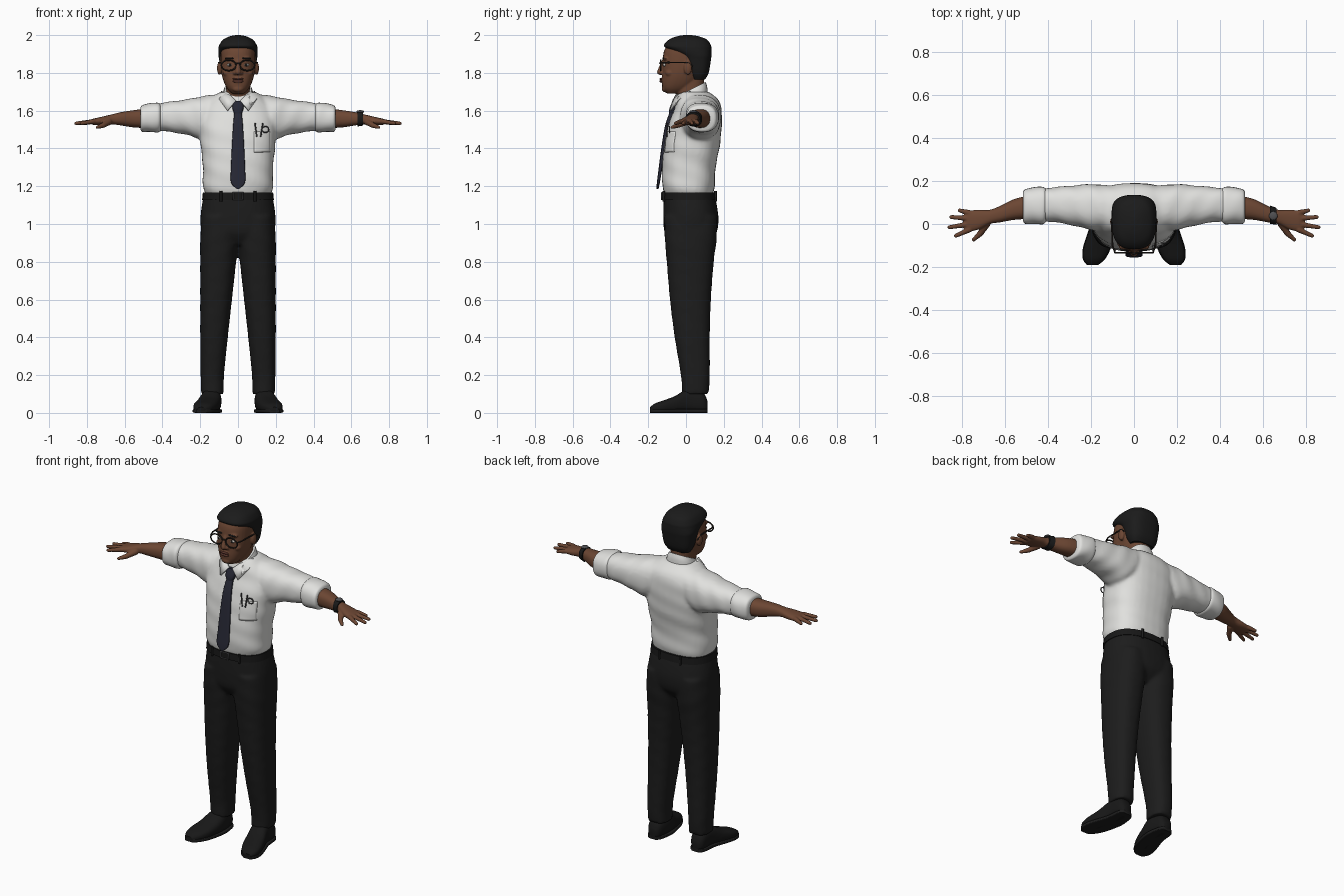
import bpy, bmesh, math
from mathutils import Vector, Matrix

cube = bpy.data.objects.get("Cube")
if cube:
    bpy.data.objects.remove(cube)


def material(name, *rgb):
    mat = bpy.data.materials.new(name)
    mat.use_nodes = True
    mat.diffuse_color = (*rgb, 1)
    shader = next(n for n in mat.node_tree.nodes if n.type == "BSDF_PRINCIPLED")
    shader.inputs["Base Color"].default_value = (*rgb, 1)
    shader.inputs["Roughness"].default_value = 0.8
    return mat


skin = material("brown skin", .15, .062, .033)
lip = material("dark lip", .1, .035, .025)
white = material("white shirt", .75, .75, .73)
cloth = material("black trousers", .012, .012, .012)
leather = material("black leather", .009, .009, .009)
black = material("black hair", .011, .011, .011)
navy = material("navy tie", .02, .021, .035)
frame = material("dark frame", .02, .016, .013)
eyewhite = material("eye white", .5, .47, .43)
metal = material("dark metal", .08, .08, .085)

ORDER = {"X": (2, 0, 1), "Y": (0, 2, 1), "Z": (0, 1, 2)}


def loft(bm, rings, axis="Z", side=1, power=2.4, sides=32, steps=5, fold=0, slant=0):
    """Skin smoothly interpolated rounded sections: (position, u min, u max, v min, v max)."""
    rows = []
    for i in range(len(rings) - 1):
        a, b, c, d = (Vector(rings[min(max(j, 0), len(rings) - 1)]) for j in range(i - 1, i + 3))
        for k in range(steps + (i == len(rings) - 2)):
            t = k / steps
            rows.append(b + (c - a) * t / 2 + (a * 2 - b * 5 + c * 4 - d) * t**2 / 2
                        + (b * 3 - a - c * 3 + d) * t**3 / 2)
    loops = []
    for pos, u0, u1, v0, v1 in rows:
        loop = []
        for k in range(sides):
            ang = math.tau * k / sides
            cu, cv = math.cos(ang), math.sin(ang)
            size = 1 + fold * math.sin(pos * 60 + ang * 3)
            u = (u0 + u1) / 2 + (u1 - u0) / 2 * size * math.copysign(abs(cu) ** (2 / power), cu)
            v = (v0 + v1) / 2 + (v1 - v0) / 2 * size * math.copysign(abs(cv) ** (2 / power), cv)
            co = Vector([(u, v, pos)[j] for j in ORDER[axis]])
            co.z += slant * co.y
            co.x *= side
            loop.append(bm.verts.new(co))
        loops.append(loop)
    for low, high in zip(loops, loops[1:]):
        for k in range(sides):
            n = (k + 1) % sides
            bm.faces.new((low[k], low[n], high[n], high[k]))
    bm.faces.new(loops[0][::-1])
    bm.faces.new(loops[-1])


def ball(bm, centre, size):
    bmesh.ops.create_uvsphere(bm, u_segments=16, v_segments=10, radius=1,
                              matrix=Matrix.Translation(centre) @ Matrix.Diagonal((*size, 1)))


def limb(bm, start, end, r0, r1):
    """Tapered capsule."""
    a, b = Vector(start), Vector(end)
    turn = (b - a).to_track_quat("Z", "Y").to_matrix().to_4x4()
    bmesh.ops.create_cone(bm, cap_ends=True, segments=12, radius1=r0, radius2=r1, depth=(b - a).length,
                          matrix=Matrix.Translation((a + b) / 2) @ turn)
    ball(bm, a, (r0,) * 3)
    ball(bm, b, (r1,) * 3)


def finish(name, bm, mat, voxel=0, blend=4):
    """Make the object; a voxel size fuses overlapping pieces into one smooth skin."""
    bmesh.ops.recalc_face_normals(bm, faces=bm.faces)
    mesh = bpy.data.meshes.new(name)
    bm.to_mesh(mesh)
    bm.free()
    mesh.materials.append(mat)
    mesh.polygons.foreach_set("use_smooth", [True] * len(mesh.polygons))
    mesh.set_sharp_from_angle(angle=math.radians(45))
    ob = bpy.data.objects.new(name, mesh)
    bpy.context.collection.objects.link(ob)
    if voxel:
        fuse = ob.modifiers.new("Fuse", "REMESH")
        fuse.mode, fuse.voxel_size, fuse.use_smooth_shade = "VOXEL", voxel, True
        soft = ob.modifiers.new("Soften", "SMOOTH")
        soft.factor, soft.iterations = .5, blend
    return ob


def part(name, mat, rings, **options):
    bm = bmesh.new()
    loft(bm, rings, **options)
    return finish(name, bm, mat)


def wire(name, points, radius, mat, cyclic=False):
    curve = bpy.data.curves.new(name, "CURVE")
    curve.dimensions, curve.bevel_depth, curve.bevel_resolution = "3D", radius, 2
    curve.use_fill_caps = True
    line = curve.splines.new("POLY")
    line.points.add(len(points) - 1)
    for p, co in zip(line.points, points):
        p.co = (*co, 1)
    line.use_cyclic_u = cyclic
    curve.materials.append(mat)
    bpy.context.collection.objects.link(bpy.data.objects.new(name, curve))


def sym(z, w, y0, y1):
    return (z, -w, w, y0, y1)


SIDES = ((1, "left"), (-1, "right"))

# Head, neck, nose and ears
bm = bmesh.new()
loft(bm, [sym(1.69, .032, -.1, -.04), sym(1.715, .056, -.122, .02), sym(1.75, .074, -.127, .06),
          sym(1.8, .088, -.125, .09), sym(1.86, .092, -.124, .11), sym(1.92, .09, -.115, .115),
          sym(1.96, .075, -.085, .1), sym(1.98, .04, -.04, .06)])
loft(bm, [sym(1.62, .062, -.03, .1), sym(1.7, .062, -.05, .095), sym(1.78, .066, -.04, .095)])
limb(bm, (0, -.118, 1.865), (0, -.138, 1.805), .01, .016)
ball(bm, (0, -.118, 1.762), (.03, .017, .018))
ball(bm, (0, -.112, 1.715), (.03, .017, .017))
for s, _ in SIDES:
    ball(bm, (s * .016, -.128, 1.8), (.011, .012, .01))
    ball(bm, (s * .098, .01, 1.825), (.013, .022, .036))
    ball(bm, (s * .042, -.108, 1.875), (.03, .015, .01))
    ball(bm, (s * .055, -.085, 1.8), (.025, .025, .02))
finish("head", bm, skin, voxel=.005, blend=3)

part("hair", black, [sym(1.765, .07, .03, .1), sym(1.8, .088, .01, .12), sym(1.87, .1, -.015, .132),
                     sym(1.895, .104, -.035, .135), sym(1.925, .104, -.095, .135),
                     sym(1.945, .1, -.117, .132), sym(1.975, .08, -.092, .112),
                     sym(1.993, .045, -.05, .07), sym(2, .012, -.01, .03)], power=2.7)

for z, height in ((1.768, .006), (1.756, .008)):
    bm = bmesh.new()
    ball(bm, (0, -.131, z), (.029, .009, height))
    finish("lip", bm, lip)

# Eyes, brows and glasses
for s, label in SIDES:
    for name, y, z, size, mat in (("eye", -.113, 1.842, (.016, .009, .008), eyewhite),
                                  ("pupil", -.119, 1.842, (.007, .005, .007), black),
                                  ("brow", -.118, 1.877, (.026, .007, .005), black)):
        bm = bmesh.new()
        ball(bm, (s * .043, y, z), size)
        finish(f"{label}_{name}", bm, mat)
    turns = [math.tau * k / 24 for k in range(24)]
    wire(f"{label}_rim", [(s * (.049 + .039 * math.cos(a)), -.133, 1.84 + .028 * math.sin(a))
                          for a in turns], .004, frame, True)
    wire(f"{label}_temple", [(s * .088, -.133, 1.852), (s * .1, -.1, 1.855), (s * .103, .01, 1.855),
                             (s * .1, .035, 1.835)], .004, frame)
wire("glasses_bridge", [(-.012, -.134, 1.848), (0, -.14, 1.852), (.012, -.134, 1.848)], .004, frame)

# Shirt body and sleeves
bm = bmesh.new()
loft(bm, [sym(1.15, .17, -.11, .14), sym(1.2, .186, -.125, .152), sym(1.3, .186, -.127, .157),
          sym(1.42, .198, -.115, .18), sym(1.52, .205, -.095, .189), sym(1.6, .195, -.065, .189),
          sym(1.66, .15, -.05, .17), sym(1.7, .095, -.03, .12)], power=2.5, fold=.01)
for s, _ in SIDES:
    loft(bm, [(.06, -.02, .17, 1.5, 1.69), (.18, -.03, .185, 1.45, 1.678), (.27, -.01, .18, 1.472, 1.66),
              (.38, .01, .17, 1.49, 1.645), (.46, .01, .16, 1.495, 1.63)], axis="X", side=s, fold=.02)
finish("shirt", bm, white, voxel=.01, blend=5)
part("collar_stand", white, [sym(1.635, .088, -.055, .115), sym(1.67, .082, -.052, .112),
                             sym(1.7, .072, -.045, .104)], slant=.5)

for s, label in SIDES:
    # Rolled cuff with a folded edge
    part(f"{label}_cuff", white, [(.41, .01, .165, 1.493, 1.636), (.425, -.002, .172, 1.486, 1.643),
                                  (.47, 0, .17, 1.487, 1.638), (.505, .002, .162, 1.488, 1.63),
                                  (.515, .012, .15, 1.498, 1.62)], axis="X", side=s, fold=.015)
    # Pointed collar flap
    bm = bmesh.new()
    flap = ((.012, -.072, 1.655), (.058, -.086, 1.602), (.1, -.035, 1.66), (.09, .02, 1.705), (.045, -.055, 1.685))
    bm.faces.new([bm.verts.new((s * x, y, z)) for x, y, z in flap])
    finish(f"{label}_collar_flap", bm, white).modifiers.new("Thick", "SOLIDIFY").thickness = .008

    # Forearm, palm and fingers
    bm = bmesh.new()
    loft(bm, [(.45, .025, .14, 1.507, 1.615), (.55, .02, .118, 1.511, 1.603), (.62, .008, .085, 1.522, 1.592),
              (.67, 0, .066, 1.528, 1.58), (.72, -.025, .066, 1.525, 1.568), (.765, -.035, .062, 1.525, 1.558),
              (.78, -.03, .055, 1.53, 1.552)], axis="X", side=s)
    for base, tip, reach in ((.052, .063, .81), (.026, .032, .85), (-.001, -.015, .858), (-.026, -.055, .828)):
        limb(bm, (s * .765, base, 1.543), (s * reach, tip, 1.533), .0135, .0095)
    limb(bm, (s * .685, 0, 1.54), (s * .715, -.045, 1.522), .018, .014)
    limb(bm, (s * .715, -.045, 1.522), (s * .745, -.073, 1.512), .014, .009)
    finish(f"{label}_arm", bm, skin, voxel=.0045, blend=3)

# Wrist watch
part("watch_band", leather, [(.632, .001, .086, 1.516, 1.597), (.662, -.004, .075, 1.521, 1.59)], axis="X")
bm = bmesh.new()
limb(bm, (.647, .038, 1.592), (.647, .038, 1.597), .02, .02)
bmesh.ops.scale(bm, vec=(1, 1, .35), verts=bm.verts, space=Matrix.Translation((0, 0, -1.595)))
finish("watch_case", bm, metal)

# Tie
part("tie_blade", navy, [sym(1.185, .004, -.156, -.146), sym(1.22, .037, -.154, -.138),
                         sym(1.3, .037, -.144, -.125), sym(1.4, .033, -.131, -.11),
                         sym(1.52, .026, -.111, -.09), sym(1.595, .019, -.085, -.06)], power=4)
part("tie_knot", navy, [sym(1.585, .02, -.09, -.055), sym(1.61, .029, -.088, -.045),
                        sym(1.65, .032, -.072, -.03)], power=3)

# Chest pocket laid on the shirt, with pens and a clipped loop
bm = bmesh.new()
bmesh.ops.create_grid(bm, x_segments=10, y_segments=10, size=1, matrix=Matrix.Translation((.128, -.3, 1.435))
                      @ Matrix.Rotation(math.pi / 2, 4, "X") @ Matrix.Diagonal((.042, .055, 1, 1)))
pocket = finish("chest_pocket", bm, white)
wrap = pocket.modifiers.new("Lay", "SHRINKWRAP")
wrap.target, wrap.wrap_method, wrap.offset = bpy.data.objects["shirt"], "PROJECT", .004
wrap.use_project_y, wrap.use_negative_direction = True, True
pocket.modifiers.new("Thick", "SOLIDIFY").thickness = .006
for x, lean in ((.1, -.01), (.12, .012)):
    wire("pocket_pen", [(x, -.103, 1.46), (x + lean, -.098, 1.535)], .004, metal)
wire("pocket_loop", [(.145 + .018 * math.cos(a), -.088, 1.5 + .016 * math.sin(a)) for a in turns],
     .003, metal, True)

# Trousers
bm = bmesh.new()
loft(bm, [sym(.89, .15, -.075, .11), sym(.95, .19, -.112, .16), sym(1.02, .199, -.12, .172),
          sym(1.09, .193, -.12, .165), sym(1.16, .18, -.117, .15)])
for s, _ in SIDES:
    loft(bm, [(.1, .076, .195, -.02, .12), (.2, .074, .198, -.027, .126), (.4, .054, .2, -.06, .126),
              (.6, .032, .2, -.085, .132), (.8, .01, .2, -.102, .147), (.92, -.002, .2, -.112, .162),
              (1.04, 0, .19, -.115, .165)], side=s, fold=.008)
finish("trousers", bm, cloth, voxel=.01, blend=4)

# Belt, buckle and loops
part("belt", leather, [sym(1.128, .19, -.126, .161), sym(1.168, .186, -.124, .157)])
wire("belt_buckle", [(x, -.128, z) for x, z in ((-.025, 1.13), (.025, 1.13), (.025, 1.166), (-.025, 1.166))],
     .004, metal, True)
for s, label in SIDES:
    for x, y in ((.09, -.118), (.07, .156)):
        wire(f"{label}_belt_loop", [(s * x, y, 1.12), (s * x, y, 1.175)], .007, cloth)

    # Shoes with toes turned out
    shoe = [(.115, .12, .165, .01, .06), (.09, .1, .185, 0, .105), (.01, .088, .195, 0, .125),
            (-.06, .098, .218, 0, .088), (-.12, .115, .235, 0, .066), (-.165, .14, .233, .002, .05),
            (-.19, .17, .215, .008, .03)]
    part(f"{label}_shoe", leather, shoe, axis="Y", side=s, power=2.6)
    part(f"{label}_sole", cloth, [(y, a - .004, b + .004, 0, .02) for y, a, b, _, _ in shoe],
         axis="Y", side=s, power=6)
